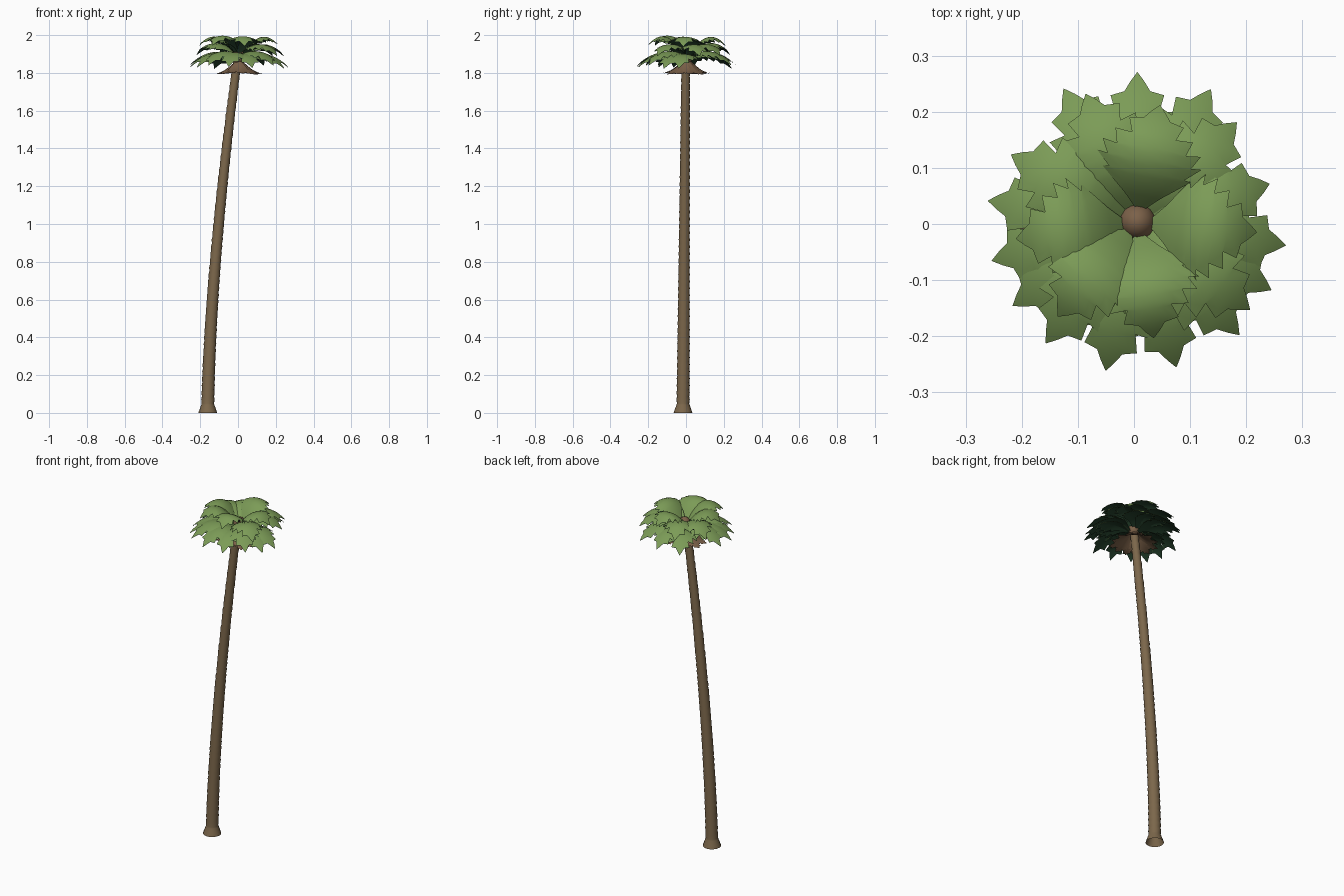
import bpy, math, random

if "Cube" in bpy.data.objects:
    bpy.data.objects.remove(bpy.data.objects["Cube"])

random.seed(4)


def material(name, rgb):
    m = bpy.data.materials.new(name)
    m.diffuse_color = (*rgb, 1)
    m.use_nodes = True
    m.node_tree.nodes["Principled BSDF"].inputs["Base Color"].default_value = m.diffuse_color
    return m


LEAF = material("leaf green", (0.20, 0.33, 0.095))
UNDER = material("dark leaf underside", (0.018, 0.052, 0.025))
BARK = material("bark brown", (0.20, 0.135, 0.07))
DRY = material("dry frond brown", (0.20, 0.12, 0.066))


def make(name, verts, faces, mats, idx=None, angle=40):
    me = bpy.data.meshes.new(name)
    me.from_pydata(verts, [], faces)
    for m in mats:
        me.materials.append(m)
    if idx:
        me.polygons.foreach_set("material_index", idx)
    ob = bpy.data.objects.new(name, me)
    bpy.context.collection.objects.link(ob)
    bpy.ops.object.select_all(action='DESELECT')
    ob.select_set(True)
    bpy.context.view_layer.objects.active = ob
    bpy.ops.object.shade_smooth_by_angle(angle=math.radians(angle))
    return ob


def centre(z):
    """Leaning centre line of the trunk."""
    s = max(z, 0) / 1.8
    return -0.16 + 0.148 * s ** 1.6, -0.016 + 0.014 * s


# Trunk: flared foot, then shallow bark ridges
SIDES, RINGS = 16, 50
profile = [(0, 0.05), (0.02, 0.043), (0.042, 0.035)]
for k in range(RINGS):
    z0 = 0.05 + k * 1.84 / RINGS
    r = 0.0335 - 0.0115 * z0 / 1.8
    profile += [(z0, r * 0.98), (z0 + 0.022, r * 1.07)]
verts, faces = [], []
for z, r in profile:
    cx, cy = centre(z)
    verts += [(cx + r * math.cos(2 * math.pi * j / SIDES),
               cy + r * math.sin(2 * math.pi * j / SIDES), z) for j in range(SIDES)]
for i in range(len(profile) - 1):
    for j in range(SIDES):
        k = (j + 1) % SIDES
        faces.append((i * SIDES + j, i * SIDES + k, (i + 1) * SIDES + k, (i + 1) * SIDES + j))
make("trunk", verts, faces, [BARK], angle=80)

# Crown heart: rounded bud the fronds grow from
bpy.ops.mesh.primitive_uv_sphere_add(segments=16, ring_count=10, radius=0.033,
                                     location=(0.006, 0.004, 1.888))
heart = bpy.context.object
heart.name = "crown_heart"
heart.scale.z = 1.2
heart.data.materials.append(DRY)
bpy.ops.object.shade_smooth()

# Frond outline: midrib position, edge position and half width at each station
OUTLINE = [(0, 0, .10), (.12, .12, .34), (.22, .22, .58), (.30, .33, .84), (.35, .34, .72),
           (.41, .47, 1), (.47, .46, .80), (.53, .59, .94), (.59, .57, .66), (.66, .71, .74),
           (.72, .70, .42), (.79, .83, .52), (.86, .86, .25), (.93, .93, .14), (1, 1, .005)]


def fronds(name, angles, reach, width, z0, rise, fall, droop, mats, start=0.025,
           vary=0.03, sway=0.005):
    """Ring of arched, jagged fronds, each with an upper and a lower skin."""
    verts, faces, idx = [], [], []
    cols = 6
    for ang in angles:
        a = math.radians(ang)
        length = reach * random.uniform(1 - vary, 1 + vary)
        lift = random.uniform(-sway, sway * 0.8)
        for side in range(2):
            base = len(verts)
            for mid, edge, w in OUTLINE:
                for j in range(cols + 1):
                    u = j / cols * 2 - 1
                    t = mid + (edge - mid) * u * u
                    x, y = start + t * (length - start), u * w * width
                    z = z0 + lift + rise * t - fall * t * t - droop * y * y
                    z -= 0.003 * side
                    verts.append((0.006 + x * math.cos(a) - y * math.sin(a),
                                  0.004 + x * math.sin(a) + y * math.cos(a), z))
            for i in range(len(OUTLINE) - 1):
                for j in range(cols):
                    p = base + i * (cols + 1) + j
                    q = (p, p + cols + 1, p + cols + 2, p + 1)
                    faces.append(q if side == 0 else q[::-1])
                    idx.append(side)
    return make(name, verts, faces, mats, idx, 60)


# Tiers of green fronds, steepest at the top
fronds("upper_fronds", (79, -5, -82, -130, -172), 0.215, 0.095, 1.91, 0.30, 0.265, 3.4,
       [LEAF, UNDER])
fronds("middle_fronds", (45, 16, 112, 152, -38), 0.25, 0.095, 1.895, 0.24, 0.24, 3.6,
       [LEAF, UNDER])
fronds("lower_fronds", (90, 61, 119, 172, -9, -27, -48, -75, -102, -127, -146, -165), 0.268, 0.092,
       1.88, 0.15, 0.195, 3.2, [LEAF, UNDER], vary=0.015, sway=0.012)

# Skirt of hanging dry fronds under the crown
fronds("dry_skirt", [10 + 30 * k for k in range(12)], 0.134, 0.04, 1.868, -0.13, -0.062, 4.0,
       [DRY, DRY], start=0.015, vary=0.05, sway=0.006)
